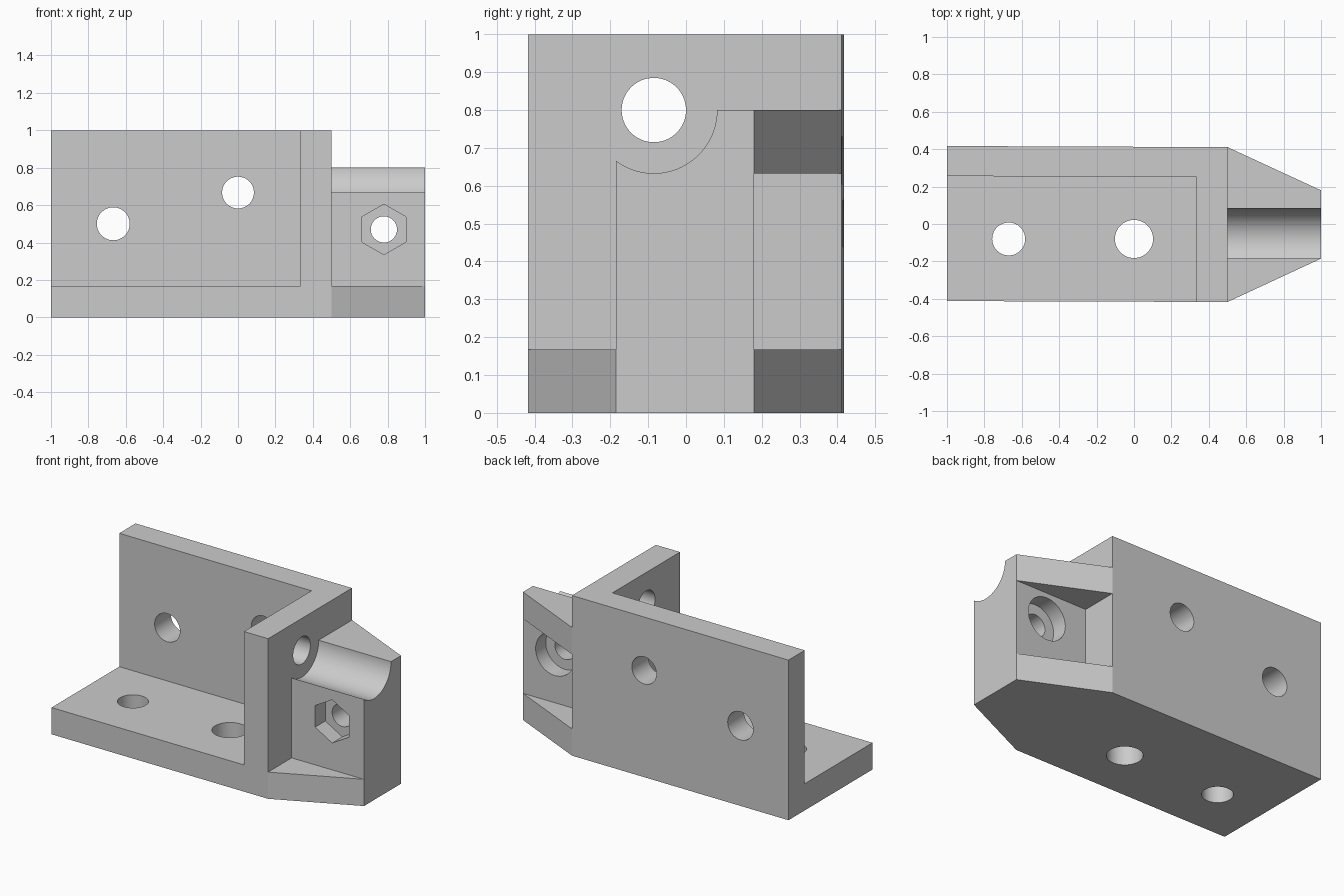
import bpy
import bmesh
import math
from mathutils import Matrix, Vector

cube = bpy.data.objects.get("Cube")
if cube:
    bpy.data.objects.remove(cube, do_unlink=True)

grey = bpy.data.materials.new("plain grey")
grey.use_nodes = True
colour = (0.6, 0.6, 0.6, 1)
grey.diffuse_color = colour
grey.node_tree.nodes["Principled BSDF"].inputs["Base Color"].default_value = colour


def add_object(name, bm):
    bmesh.ops.recalc_face_normals(bm, faces=bm.faces)
    mesh = bpy.data.meshes.new(name)
    bm.to_mesh(mesh)
    bm.free()
    mesh.materials.append(grey)
    obj = bpy.data.objects.new(name, mesh)
    bpy.context.collection.objects.link(obj)
    return obj


def prism(name, plan, bottom, top):
    """Extrude a plan outline upwards."""
    bm = bmesh.new()
    face = bm.faces.new([bm.verts.new((x, y, bottom)) for x, y in plan])
    new = bmesh.ops.extrude_face_region(bm, geom=[face])["geom"]
    verts = [v for v in new if isinstance(v, bmesh.types.BMVert)]
    bmesh.ops.translate(bm, verts=verts, vec=(0, 0, top - bottom))
    return add_object(name, bm)


def rod(name, start, end, radius, sides=64):
    """Round or polygonal rod between two points."""
    start, end = Vector(start), Vector(end)
    axis = end - start
    turn = axis.to_track_quat("Z", "Y").to_matrix().to_4x4()
    bm = bmesh.new()
    bmesh.ops.create_cone(bm, cap_ends=True, segments=sides, radius1=radius,
                          radius2=radius, depth=axis.length,
                          matrix=Matrix.Translation((start + end) / 2) @ turn)
    return add_object(name, bm)


def cut(body, cutter):
    cutter.hide_render = True
    mod = body.modifiers.new("cut", "BOOLEAN")
    mod.operation = "DIFFERENCE"
    mod.solver = "EXACT"
    mod.object = cutter
    bpy.context.view_layer.objects.active = body
    bpy.ops.object.modifier_apply(modifier=mod.name)
    bpy.data.objects.remove(cutter, do_unlink=True)


# Main dimensions
plate = 0.167
wall_x = 0.5
tongue_front, tongue_back = -0.185, 0.18
tongue_top = 0.8
pin_y = -0.085
bolt_x, bolt_z = 0.78, 0.47

# Solid block with a tapered nose
bracket = prism("corner_bracket", [
    (-1, -0.412), (wall_x, -0.417), (1, tongue_front),
    (1, tongue_back), (wall_x, 0.411), (-1, 0.417)], 0, 1)

# Open corner between base, back wall and end wall
cut(bracket, prism("corner_cutter", [
    (-1.1, -0.6), (0.333, -0.6), (0.333, 0.25), (-1.1, 0.257)], plate, 1.2))

# Nose: lower top, front shelf, and slot between the rear webs
cut(bracket, prism("nose_top_cutter", [
    (wall_x, -0.6), (1.2, -0.6), (1.2, 0.6), (wall_x, 0.6)], tongue_top, 1.2))
cut(bracket, prism("front_shelf_cutter", [
    (wall_x, -0.6), (1.2, -0.6), (1.2, tongue_front), (wall_x, tongue_front)],
    plate, 0.9))
cut(bracket, prism("rear_slot_cutter", [
    (wall_x, tongue_back), (1.2, tongue_back), (1.2, 0.6), (wall_x, 0.6)],
    plate, 0.633))

# Trough and the pin hole through the end wall
cut(bracket, rod("trough_cutter", (wall_x, pin_y, tongue_top),
                 (1.2, pin_y, tongue_top), 0.167, 96))
cut(bracket, rod("pin_hole_cutter", (0.2, pin_y, tongue_top),
                 (0.7, pin_y, tongue_top), 0.085))

# Bolt hole with hexagonal nut pocket and round counterbore
cut(bracket, rod("bolt_cutter", (bolt_x, -0.3, bolt_z),
                 (bolt_x, 0.3, bolt_z), 0.07))
nut = rod("nut_cutter", (0, 0, -0.1), (0, 0, 0.1), 0.135, 6)
points = [v.co for v in nut.data.vertices]
# Stand the hexagon on a point
twist = math.pi / 2 - math.atan2(points[0].y, points[0].x)
nut.data.transform(Matrix.Translation((bolt_x, tongue_front, bolt_z))
                   @ Matrix.Rotation(math.pi / 2, 4, "X")
                   @ Matrix.Rotation(twist, 4, "Z"))
cut(bracket, nut)
cut(bracket, rod("counterbore_cutter", (bolt_x, tongue_back - 0.1, bolt_z),
                 (bolt_x, 0.5, bolt_z), 0.133))

# Mounting holes in the back wall and base
for x, z, radius in [(-0.667, 0.5, 0.088), (0, 0.667, 0.085)]:
    cut(bracket, rod("wall_hole_cutter", (x, 0.1, z), (x, 0.6, z), radius))
for x, radius in [(-0.67, 0.088), (0, 0.102)]:
    cut(bracket, rod("base_hole_cutter", (x, -0.08, -0.2), (x, -0.08, 0.4), radius))

# Smooth hole walls, crisp edges
bpy.ops.object.select_all(action="DESELECT")
bracket.select_set(True)
bpy.context.view_layer.objects.active = bracket
bpy.ops.object.shade_smooth_by_angle(angle=math.radians(20))
